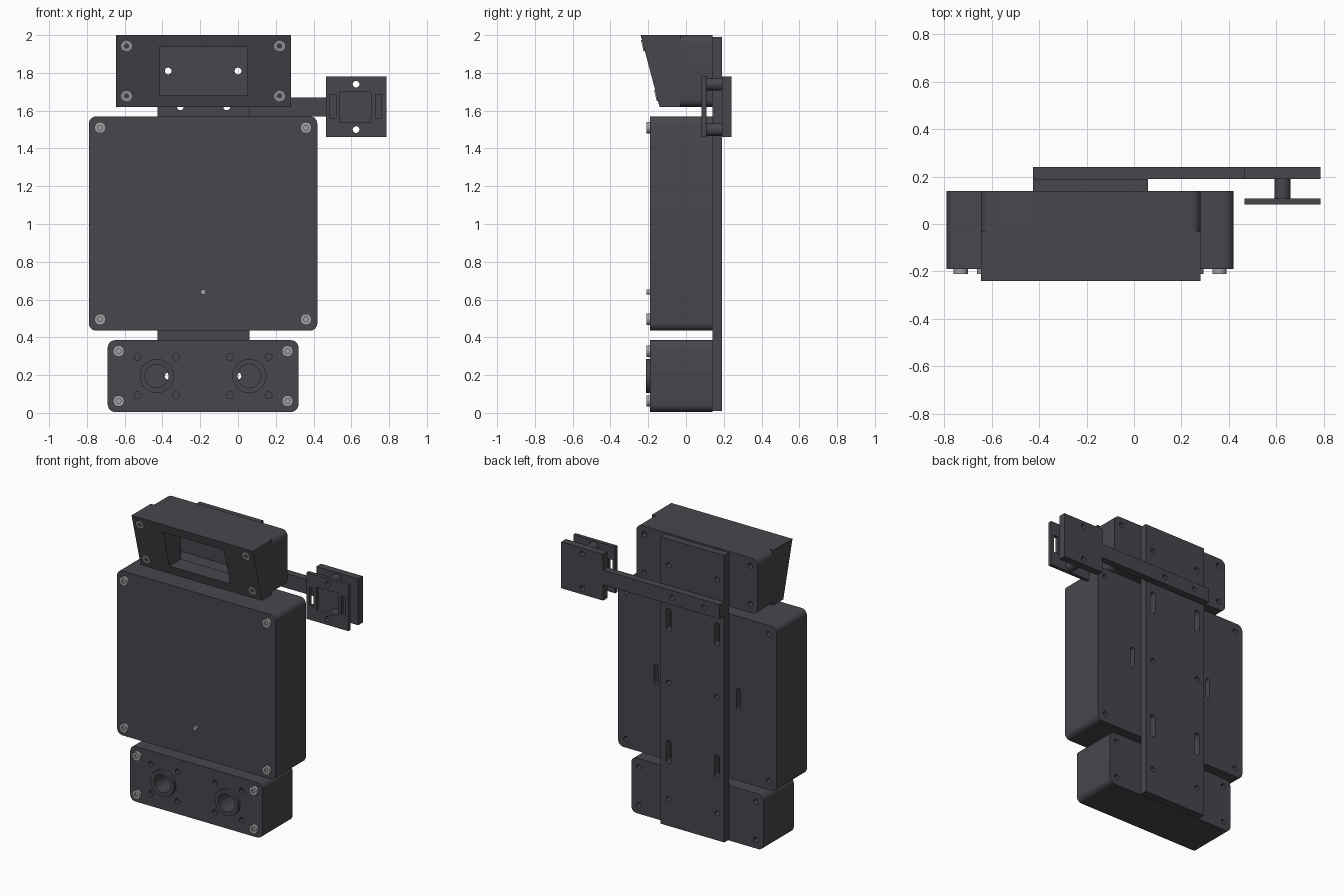
import bpy, bmesh, math
from mathutils import Matrix

cube = bpy.data.objects.get("Cube")
if cube:
    bpy.data.objects.remove(cube)


def material(name, rgb):
    m = bpy.data.materials.new(name)
    m.use_nodes = True
    m.diffuse_color = (*rgb, 1)
    m.node_tree.nodes["Principled BSDF"].inputs["Base Color"].default_value = (*rgb, 1)
    return m


dark = material("dark grey plastic", (0.063, 0.062, 0.073))
steel = material("light grey metal", (0.36, 0.36, 0.38))
parts = []


def rect(x0, x1, z0, z1, r=0.0, n=6):
    """Rectangle outline with optional rounded corners."""
    if r == 0:
        return [(x0, z0), (x1, z0), (x1, z1), (x0, z1)]
    pts = []
    centres = [(x1 - r, z1 - r), (x0 + r, z1 - r), (x0 + r, z0 + r), (x1 - r, z0 + r)]
    for q, (cx, cz) in enumerate(centres):
        for i in range(n + 1):
            a = math.pi / 2 * (q + i / n)
            pts.append((cx + r * math.cos(a), cz + r * math.sin(a)))
    return pts


def circle(x, z, r, n=24):
    return [(x + r * math.cos(2 * math.pi * i / n), z + r * math.sin(2 * math.pi * i / n))
            for i in range(n)]


def slot(x, z, w, h):
    return rect(x - w / 2, x + w / 2, z - h / 2, z + h / 2, w * 0.49, 4)


def extrude(name, outline, a, b, mat=dark, axis="y", keep=True):
    """Extrude an outline from a to b along y (x,z outline) or x (y,z outline)."""
    bm = bmesh.new()
    place = (lambda p, d: (p[0], d, p[1])) if axis == "y" else (lambda p, d: (d, p[0], p[1]))
    near = [bm.verts.new(place(p, a)) for p in outline]
    far = [bm.verts.new(place(p, b)) for p in outline]
    bm.faces.new(near)
    bm.faces.new(far[::-1])
    for i in range(len(near)):
        j = (i + 1) % len(near)
        bm.faces.new((near[j], near[i], far[i], far[j]))
    bmesh.ops.recalc_face_normals(bm, faces=bm.faces)
    me = bpy.data.meshes.new(name)
    bm.to_mesh(me)
    bm.free()
    me.materials.append(mat)
    ob = bpy.data.objects.new(name, me)
    bpy.context.collection.objects.link(ob)
    if keep:
        parts.append(ob)
    return ob


def cut(ob, outline, a, b):
    """Cut an extruded outline out of a part and discard the cutter."""
    tool = extrude("cutter", outline, a, b, ob.data.materials[0], keep=False)
    tool.hide_render = True
    mod = ob.modifiers.new("cut", "BOOLEAN")
    mod.operation, mod.solver, mod.object = "DIFFERENCE", "EXACT", tool
    dg = bpy.context.evaluated_depsgraph_get()
    me = bpy.data.meshes.new_from_object(ob.evaluated_get(dg))
    ob.modifiers.clear()
    ob.data = me
    bpy.data.objects.remove(tool)


def screw(name, x, z, y, tilt=0.0, length=0.02):
    s = extrude(name, circle(0, 0, 0.03), -length, 0.01, steel)
    cut(s, circle(0, 0, 0.014, 6), -0.1, -length + 0.012)
    s.data.transform(Matrix.Translation((x, y, z)) @ Matrix.Rotation(tilt, 4, "X"))


FRONT, SEAM, BACK = -0.19, -0.16, 0.14


def enclosure(name, x0, x1, z0, z1, inset):
    """Rounded box with a lid, corner screws and rear corner holes."""
    shape = rect(x0, x1, z0, z1, 0.04)
    body = extrude(name + "_body", shape, SEAM, BACK)
    lid = extrude(name + "_lid", shape, FRONT, SEAM)
    for x in (x0 + inset, x1 - inset):
        for z in (z0 + inset, z1 - inset):
            screw(name + "_screw", x, z, FRONT)
            cut(body, circle(x, z, 0.018, 16), BACK - 0.05, BACK + 0.02)
    return body, lid


# Main enclosure with indicator lamp and rear slots
main_body, main_lid = enclosure("main_box", -0.79, 0.42, 0.435, 1.57, 0.06)
extrude("indicator_lamp", circle(-0.185, 0.64, 0.014, 16), FRONT - 0.018, FRONT + 0.01, steel)
for x in (-0.5, 0.13):
    cut(main_body, slot(x, 1.0, 0.03, 0.15), BACK - 0.04, BACK + 0.02)

# Lower enclosure with two ringed sensor bores
low_body, low_lid = enclosure("lower_box", -0.69, 0.32, 0.005, 0.385, 0.058)
for cx, hole_x in ((-0.43, -0.37), (0.06, 0.0)):
    ring = extrude("sensor_ring", circle(cx, 0.195, 0.09, 40), -0.212, FRONT)
    bore = circle(cx, 0.195, 0.062, 40)
    cut(ring, bore, -0.3, 0)
    cut(low_lid, bore, -0.3, 0)
    cut(low_body, bore, -0.3, 0.1)
    cut(low_body, circle(hole_x, 0.195, 0.018, 16), 0.05, 0.3)
    for dx in (-0.102, 0.102):
        for dz in (-0.102, 0.102):
            cut(low_lid, circle(cx + dx, 0.195 + dz, 0.018, 16), -0.3, FRONT + 0.025)

# Upper housing: rounded rear body and slanted front with a window
up_body = extrude("upper_body", rect(-0.645, 0.28, 1.62, 2.0, 0.04), -0.03, BACK)
cut(up_body, rect(-0.6, 0.235, 1.66, 1.96), -0.1, 0.1)
hood = extrude("upper_hood", [(-0.03, 1.62), (-0.14, 1.62), (-0.24, 2.0), (-0.03, 2.0)],
               -0.645, 0.28, axis="x")
cut(hood, rect(-0.415, 0.05, 1.68, 1.94), -0.4, 0.1)
for x in (-0.59, 0.22):
    for z in (1.68, 1.945):
        y = -0.14 - 0.1 * (z - 1.62) / 0.38
        screw("upper_screw", x, z, y, math.atan2(0.1, 0.38), 0.006)
        cut(up_body, circle(x, z, 0.018, 16), 0.105, 0.2)

# Rear mounting plate and the side arm bar
plate = extrude("rear_plate", rect(-0.425, 0.06, 0.01, 1.99), BACK, 0.19)
arm = extrude("arm_bar", rect(-0.425, 0.465, 1.57, 1.67), 0.19, 0.24)
for x in (-0.37, 0.0):
    for z in (0.195, 1.0, 1.81):
        cut(plate, circle(x, z, 0.018, 16), 0.1, 0.3)
    for z in (0.52, 1.43):
        cut(plate, slot(x, z, 0.04, 0.16), 0.1, 0.3)
    cut(up_body, circle(x, 1.81, 0.018, 16), 0.05, 0.3)
for x in (-0.305, -0.06):
    for ob in (plate, arm):
        cut(ob, circle(x, 1.62, 0.018, 16), 0.1, 0.3)

# Side bracket: two square plates joined by tubular spacers
square = rect(0.465, 0.785, 1.46, 1.78)
bracket_back = extrude("bracket_back_plate", square, 0.19, 0.24)
bracket_front = extrude("bracket_front_plate", square, 0.083, 0.108)
for z in (1.5, 1.74):
    spacer = extrude("bracket_spacer", circle(0.625, z, 0.034), 0.108, 0.19)
    for ob in (spacer, bracket_back, bracket_front):
        cut(ob, circle(0.625, z, 0.018, 16), 0, 0.4)
cut(bracket_front, rect(0.54, 0.705, 1.54, 1.7), 0, 0.15)
for x in (0.502, 0.745):
    cut(bracket_front, rect(x - 0.016, x + 0.016, 1.56, 1.685), 0, 0.15)

# Smooth the curved walls and keep edges crisp
bpy.ops.object.select_all(action="DESELECT")
for ob in parts:
    ob.select_set(True)
bpy.context.view_layer.objects.active = parts[0]
bpy.ops.object.shade_smooth_by_angle(angle=math.radians(35))
